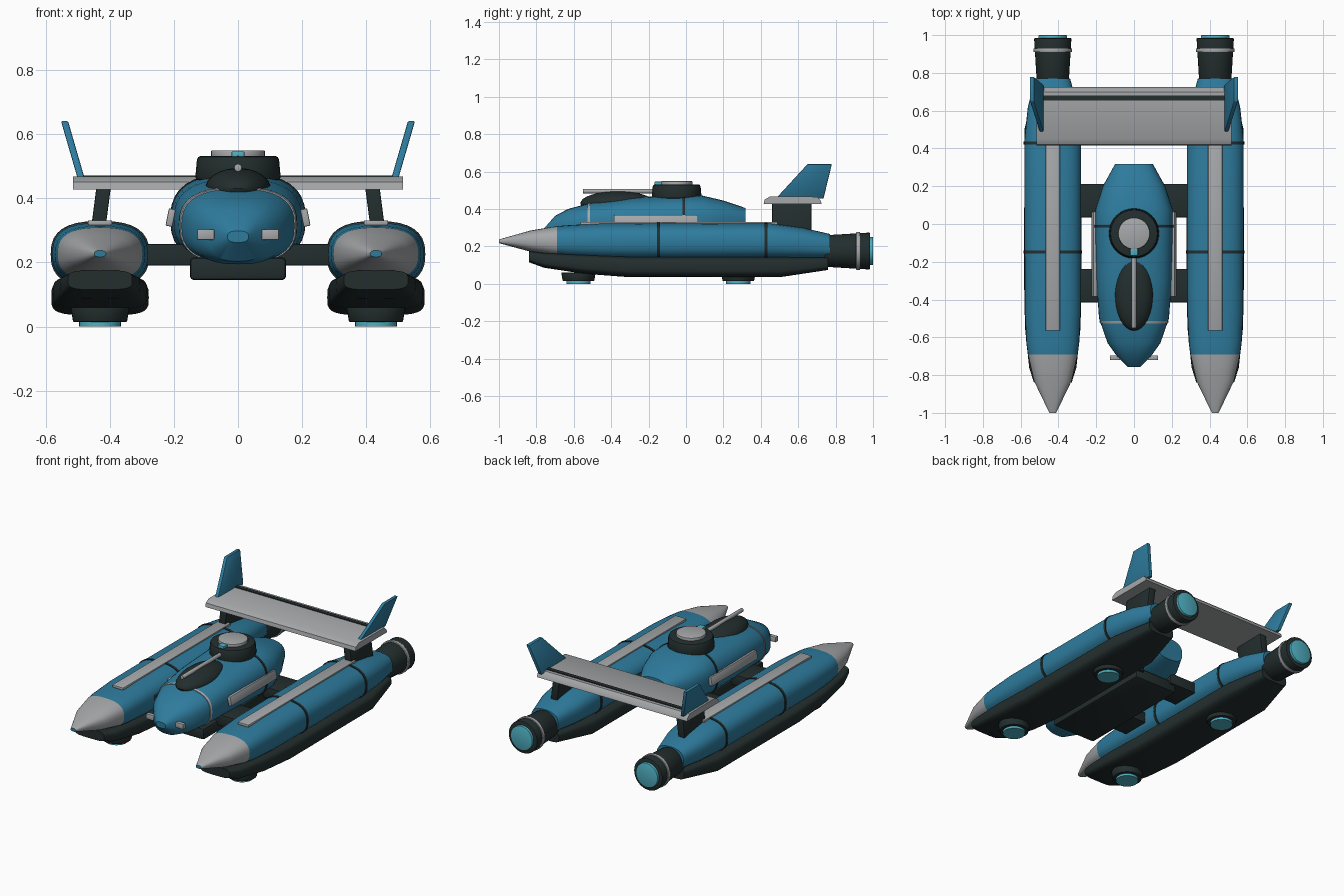
import bpy, bmesh, math
from mathutils import Matrix, Vector

if "Cube" in bpy.data.objects:
    bpy.data.objects.remove(bpy.data.objects["Cube"])


def material(name, rgb):
    m = bpy.data.materials.new(name)
    m.use_nodes = True
    m.diffuse_color = (*rgb, 1)
    bsdf = next(n for n in m.node_tree.nodes if n.type == 'BSDF_PRINCIPLED')
    bsdf.inputs["Base Color"].default_value = (*rgb, 1)
    return m


BLUE = material("hull blue", (0.027, 0.2, 0.34))
GREY = material("light grey", (0.38, 0.39, 0.4))
DARK = material("charcoal", (0.017, 0.027, 0.027))
CYAN = material("glow cyan", (0.08, 0.44, 0.55))


def finish(name, bm, mats, bevel=0, rule=None):
    bmesh.ops.recalc_face_normals(bm, faces=bm.faces)
    if bevel:
        edges = [e for e in bm.edges if e.calc_face_angle(0) > 0.6]
        bmesh.ops.bevel(bm, geom=edges, offset=bevel, segments=2, affect='EDGES', profile=0.5)
    for f in bm.faces:
        f.smooth = True
        if rule:
            f.material_index = rule(f)
    me = bpy.data.meshes.new(name)
    bm.to_mesh(me)
    bm.free()
    for m in mats:
        me.materials.append(m)
    me.set_sharp_from_angle(angle=math.radians(30))
    ob = bpy.data.objects.new(name, me)
    bpy.context.collection.objects.link(ob)
    return ob


def loft(name, sections, mats, x=0, power=2.6, n=32, rule=None):
    """Skin rounded cross-sections (y, half width, centre z, half height)."""
    bm = bmesh.new()
    rings = []
    for y, w, zc, h in sections:
        ring = []
        for i in range(n):
            a = math.tau * i / n
            c, s = math.cos(a), math.sin(a)
            px = math.copysign(abs(c) ** (2 / power), c) * w
            pz = math.copysign(abs(s) ** (2 / power), s) * h
            ring.append(bm.verts.new((x + px, y, zc + pz)))
        rings.append(ring)
    for a, b in zip(rings, rings[1:]):
        for i in range(n):
            j = (i + 1) % n
            bm.faces.new((a[i], a[j], b[j], b[i]))
    bm.faces.new(rings[0])
    bm.faces.new(rings[-1])
    return finish(name, bm, mats, rule=rule)


def section_at(sections, y):
    for a, b in zip(sections, sections[1:]):
        if a[0] <= y <= b[0]:
            return Vector(a).lerp(Vector(b), (y - a[0]) / (b[0] - a[0]))


def band(name, sections, y, mat, x=0, width=0.016, proud=0.004):
    ends = []
    for yy in (y - width / 2, y + width / 2):
        _, w, zc, h = section_at(sections, yy)
        ends.append((yy, w + proud, zc, h + proud))
    loft(name, ends, [mat], x)


def box(name, lo, hi, mat, bevel=0.004, tilt=0):
    lo, hi = Vector(lo), Vector(hi)
    size = hi - lo
    mtx = (Matrix.Translation((lo + hi) / 2) @ Matrix.Rotation(tilt, 4, 'Y')
           @ Matrix.Diagonal((*size, 1)))
    bm = bmesh.new()
    bmesh.ops.create_cube(bm, size=1, matrix=mtx)
    return finish(name, bm, [mat], bevel)


def cylinder(name, start, end, r1, r2, mat, bevel=0):
    start, end = Vector(start), Vector(end)
    d = end - start
    mtx = Matrix.Translation((start + end) / 2) @ d.to_track_quat('Z', 'Y').to_matrix().to_4x4()
    bm = bmesh.new()
    bmesh.ops.create_cone(bm, cap_ends=True, segments=32, radius1=r1, radius2=r2,
                          depth=d.length, matrix=mtx)
    return finish(name, bm, [mat], bevel)


def slab(name, profile, x_of_z, thickness, mat, bevel=0):
    """Extrude a (y, z) profile sideways, leaning with height."""
    bm = bmesh.new()
    sides = [[bm.verts.new((x_of_z(z) + t, y, z)) for y, z in profile]
             for t in (-thickness / 2, thickness / 2)]
    for s in sides:
        bm.faces.new(s)
    n = len(profile)
    for i in range(n):
        j = (i + 1) % n
        bm.faces.new((sides[0][i], sides[0][j], sides[1][j], sides[1][i]))
    return finish(name, bm, [mat], bevel)


POD = [(-1, .018, .227, .01), (-.83, .1, .228, .057), (-.69, .132, .226, .082),
       (-.63, .14, .225, .088), (-.45, .149, .225, .098), (-.1, .15, .225, .1),
       (.45, .15, .225, .098), (.62, .132, .215, .085), (.77, .092, .2, .066)]
KEEL = [(-.84, .1, .145, .03), (-.76, .125, .126, .04), (-.55, .147, .106, .052),
        (-.3, .152, .091, .056), (.5, .15, .09, .055), (.76, .09, .108, .034)]
BODY = [(-.757, .033, .28, .018), (-.7, .09, .283, .08), (-.63, .14, .297, .103),
        (-.5, .185, .318, .117), (-.3, .2, .33, .13), (0, .207, .335, .14),
        (.08, .204, .335, .138), (.2, .165, .335, .11), (.318, .1, .335, .07)]


def nose_rule(f):
    y = f.calc_center_median().y
    return 1 if -.99 < y < -.69 else 0


# Side pods with keels, feet, engines and wing supports
for side, s in (("left", 1), ("right", -1)):
    x = s * .43
    loft(side + "_pod", POD, [BLUE, GREY], x, rule=nose_rule)
    loft(side + "_keel", KEEL, [DARK], x, power=4)
    for y in (-.147, .428):
        band(side + "_pod_band", POD, y, DARK, x)
    box(side + "_pod_top_strip", (x - .038, -.565, .315), (x + .038, .49, .331), GREY)
    for y in (-.575, .28):
        cylinder(side + "_foot", (x, y, .06), (x, y, .014), .092, .084, DARK, .004)
        cylinder(side + "_foot_glow", (x, y, .03), (x, y, 0), .065, .065, CYAN)
    cylinder(side + "_engine", (x, .74, .175), (x, .985, .175), .084, .099, DARK, .006)
    cylinder(side + "_engine_ring", (x, .91, .175), (x, .93, .175), .102, .102, GREY, .003)
    cylinder(side + "_engine_glow", (x, .95, .175), (x, 1, .175), .075, .075, CYAN, .003)

    slab(side + "_wing_pylon", [(.46, .28), (.67, .28), (.67, .435), (.46, .435)],
         lambda z: s * (.435 - .13 * (z - .31)), .045, DARK, .004)
    slab(side + "_tail_fin", [(.48, .455), (.735, .455), (.78, .64), (.65, .64)],
         lambda z: s * (.487 + .29 * (z - .455)), .022, BLUE, .004)

    # Cross beams and fuselage side details
    for y in (-.415, .035):
        box(side + "_cross_beam", (min(s * .1, s * .33), y, .19),
            (max(s * .1, s * .33), y + .178, .257), DARK)
    box(side + "_side_strip", (s * .21 - .011, -.385, .312), (s * .21 + .011, .065, .367),
        GREY, tilt=-s * .2)
    box(side + "_headlight", (s * .101 - .027, -.72, .27), (s * .101 + .027, -.695, .303), GREY)

# Fuselage
loft("fuselage", BODY, [BLUE], n=40)
band("front_body_ring", BODY, -.52, GREY, width=.012)
band("rear_body_ring", BODY, -.012, DARK, width=.014)
box("belly_plate", (-.15, -.55, .145), (.15, .2, .215), DARK, .012)

# Canopy
bm = bmesh.new()
bmesh.ops.create_uvsphere(bm, u_segments=32, v_segments=16, radius=1,
                          matrix=Matrix.Translation((0, -.365, .43))
                          @ Matrix.Diagonal((.102, .2, .064, 1)))
finish("canopy", bm, [DARK])

# Turret
cylinder("turret_base", (0, -.05, .455), (0, -.05, .532), .134, .127, DARK, .012)
cylinder("turret_cap", (0, -.05, .52), (0, -.05, .549), .084, .084, GREY, .004)
box("turret_sight", (-.02, -.168, .526), (.02, -.122, .546), CYAN, .003)
cylinder("turret_barrel", (0, -.1, .495), (0, -.55, .495), .012, .012, GREY, .002)

# Rear wing
slab("rear_wing", [(.415, .427), (.725, .427), (.72, .445), (.7, .465), (.45, .467), (.42, .45)],
     lambda z: 0, 1.03, GREY)
box("wing_stripe", (-.5, .655, .46), (.5, .68, .47), DARK, 0)
